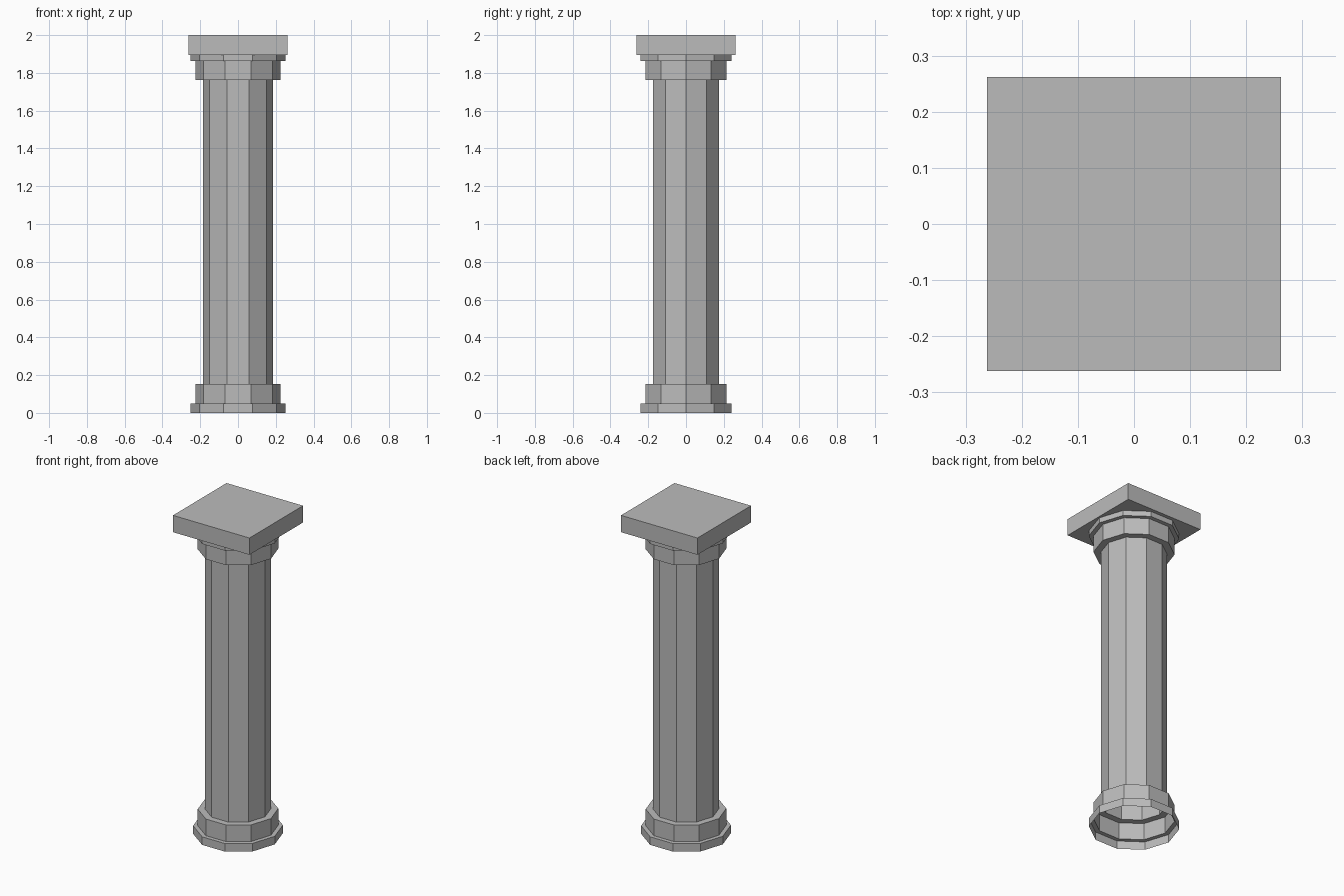
import bpy, bmesh
from math import cos, sin, tau

cube = bpy.data.objects.get("Cube")
if cube:
    bpy.data.objects.remove(cube)

stone = bpy.data.materials.new("grey stone")
stone.use_nodes = True
GREY = (0.5, 0.5, 0.5, 1)
stone.diffuse_color = GREY
stone.node_tree.nodes["Principled BSDF"].inputs["Base Color"].default_value = GREY

SIDES = 10


def add_object(name, bm):
    mesh = bpy.data.meshes.new(name)
    bm.to_mesh(mesh)
    bm.free()
    mesh.materials.append(stone)
    bpy.context.collection.objects.link(bpy.data.objects.new(name, mesh))


def lathe(name, profile):
    """Open faceted shell from (radius, height) points, bottom to top."""
    bm = bmesh.new()
    rings = [[bm.verts.new((r * cos(tau * i / SIDES), r * sin(tau * i / SIDES), z))
              for i in range(SIDES)] for r, z in profile]
    for low, high in zip(rings, rings[1:]):
        for i in range(SIDES):
            j = (i + 1) % SIDES
            bm.faces.new((low[i], low[j], high[j], high[i]))
    add_object(name, bm)


SHAFT, COLLAR, RIM = 0.185, 0.226, 0.252

# Stepped base, hollow and open underneath
lathe("base", [(RIM, 0), (RIM, 0.05), (COLLAR, 0.05), (COLLAR, 0.153), (SHAFT, 0.153)])

# Ten-sided shaft
lathe("shaft", [(SHAFT, 0.153), (SHAFT, 1.762)])

# Stepped capital
lathe("capital", [(SHAFT, 1.762), (COLLAR, 1.762), (COLLAR, 1.864),
                  (RIM, 1.864), (RIM, 1.896)])

# Square top slab
bm = bmesh.new()
bmesh.ops.create_cube(bm, size=1)
bmesh.ops.scale(bm, vec=(0.524, 0.524, 0.104), verts=bm.verts)
bmesh.ops.translate(bm, vec=(0, 0, 1.948), verts=bm.verts)
add_object("top_slab", bm)
